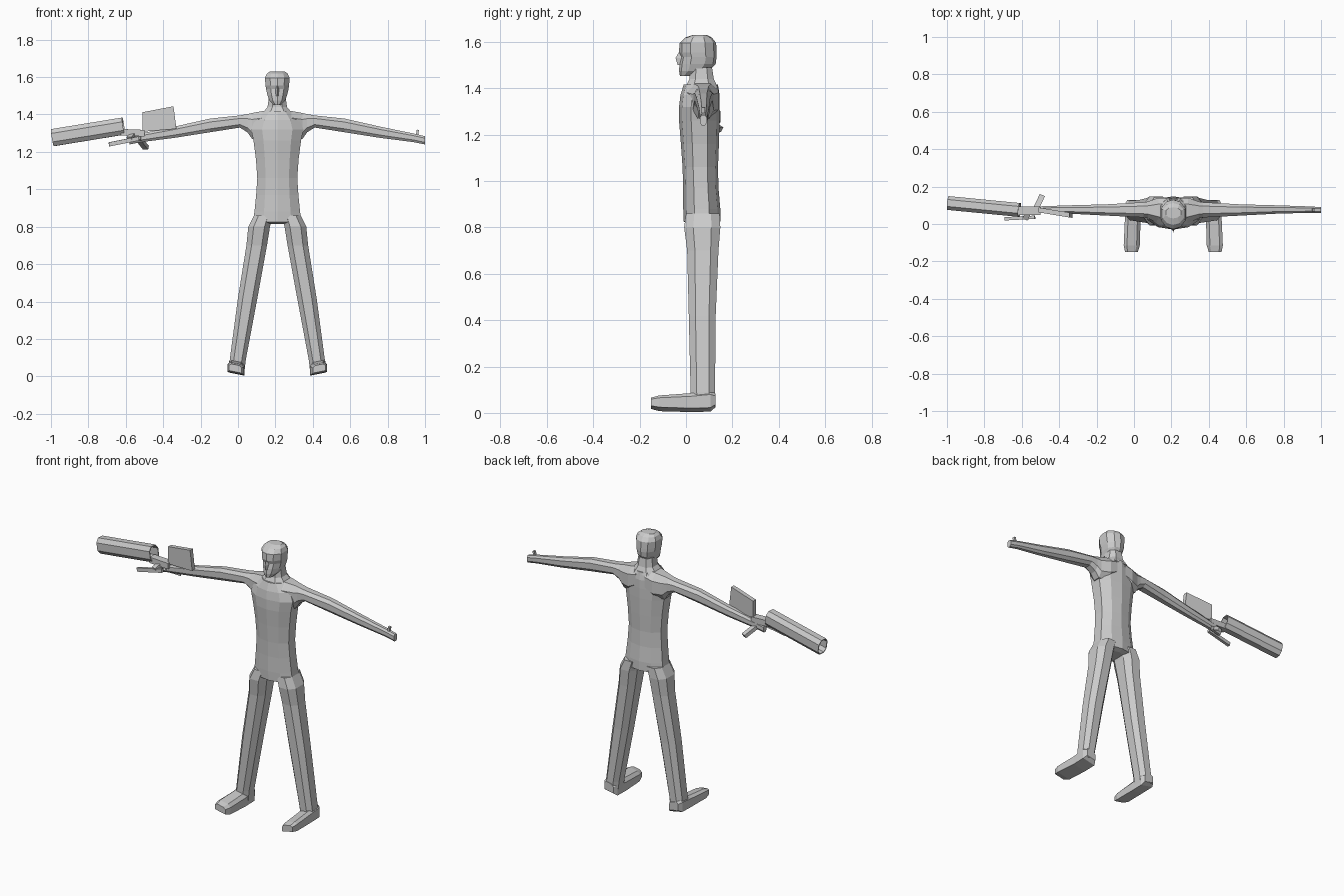
import bpy, bmesh, math
from mathutils import Vector

CX = 0.21  # body centre line

grey = bpy.data.materials.new("plain grey")
grey.diffuse_color = (0.6, 0.6, 0.6, 1)

OCT = [(-1, -.5), (-.5, -1), (.5, -1), (1, -.5), (1, .5), (.5, 1), (-.5, 1), (-1, .5)]
BODY = [(-1, -.4), (-.58, -.85), (0, -1), (.58, -.85), (1, -.4),
        (1, .4), (.58, .85), (0, 1), (-.58, .85), (-1, .4)]


def loft(name, rings, caps=True):
    """Skin a list of equal-length point rings."""
    bm = bmesh.new()
    vs = [[bm.verts.new(p) for p in r] for r in rings]
    n = len(vs[0])
    for a, b in zip(vs, vs[1:]):
        for i in range(n):
            j = (i + 1) % n
            bm.faces.new((a[i], a[j], b[j], b[i]))
    if caps:
        bm.faces.new(vs[0])
        bm.faces.new(vs[-1])
    bmesh.ops.recalc_face_normals(bm, faces=bm.faces)
    me = bpy.data.meshes.new(name)
    bm.to_mesh(me)
    bm.free()
    me.materials.append(grey)
    ob = bpy.data.objects.new(name, me)
    bpy.context.collection.objects.link(ob)
    return ob


def flat_ring(shape, x, w, y0, y1, z):
    """Horizontal ring with half width w, spanning y0..y1."""
    return [(x + w * u, (y0 + y1) / 2 + (y1 - y0) / 2 * v, z) for u, v in shape]


def beam(name, a, b, w, h, shape=((-1, -1), (1, -1), (1, 1), (-1, 1)), caps=True):
    """Prism from a to b, w wide sideways and h tall."""
    a, b = Vector(a), Vector(b)
    d = (b - a).normalized()
    side = d.cross(Vector((0, 0, 1))).normalized()
    up = side.cross(d)
    return loft(name, [[p + side * u * w / 2 + up * v * h / 2 for u, v in shape]
                       for p in (a, b)], caps)


# torso: half width, front y, back y, z
loft("torso", [flat_ring(BODY, CX, *r) for r in [
    (.04, .02, .12, .815), (.13, -.01, .148, .825), (.122, -.012, .148, .88),
    (.113, -.012, .14, .97), (.107, -.015, .138, 1.06), (.114, -.022, .142, 1.16),
    (.127, -.03, .145, 1.26), (.14, -.03, .145, 1.32), (.12, -.024, .145, 1.37),
    (.075, -.01, .138, 1.415)]])

# neck
loft("neck", [flat_ring(OCT, CX, *r) for r in [
    (.085, -.005, .138, 1.40), (.052, .015, .12, 1.44), (.045, .02, .112, 1.49)]])

# head, chin to crown
loft("head", [flat_ring(BODY, CX, *r) for r in [
    (.02, -.026, .03, 1.452), (.042, -.03, .10, 1.475), (.053, -.028, .128, 1.505),
    (.06, -.022, .132, 1.535), (.063, -.03, .132, 1.555), (.066, -.028, .13, 1.595),
    (.056, -.005, .112, 1.618), (.04, .03, .09, 1.63)]])

# nose
loft("nose", [[(CX - w, -.015, z), (CX, y, z), (CX + w, -.015, z)] for w, y, z in [
    (.012, -.036, 1.50), (.012, -.045, 1.53), (.006, -.028, 1.56)]])

# limbs, one of each per side
for s, tag in ((1, "left"), (-1, "right")):
    # arm: distance from centre, bottom z, top z, front y, back y
    rings = []
    for d, z0, z1, y0, y1 in [
            (.03, 1.30, 1.425, 0, .14), (.08, 1.27, 1.418, .005, .14),
            (.135, 1.27, 1.408, .03, .12), (.16, 1.305, 1.402, .035, .116),
            (.20, 1.33, 1.395, .037, .114), (.36, 1.305, 1.378, .045, .105),
            (.55, 1.275, 1.335, .055, .10), (.73, 1.252, 1.298, .06, .094),
            (.79, 1.24, 1.284, .06, .09)]:
        rings.append([(CX + s * d, (y0 + y1) / 2 + (y1 - y0) / 2 * u,
                       (z0 + z1) / 2 + (z1 - z0) / 2 * v) for u, v in OCT])
    loft(tag + "_arm", rings)
    beam(tag + "_thumb", (CX + s * .745, .075, 1.28), (CX + s * .752, .075, 1.318), .016, .012)

    # leg: centre distance, half width, front y, back y, z
    loft(tag + "_leg", [flat_ring(OCT, CX + s * d, w, y0, y1, z) for d, w, y0, y1, z in [
        (.217, .042, .022, .125, .03), (.211, .043, .02, .125, .09),
        (.158, .052, .012, .128, .42), (.11, .055, .005, .14, .70),
        (.097, .058, -.008, .148, .80), (.075, .05, .0, .145, .86)]])

    # foot: y, centre distance, half width, bottom z, top z, tilted outward
    rings = []
    for y, d, w, z0, z1 in [(.127, .217, .03, .03, .08), (.105, .217, .042, .014, .09),
                            (.02, .217, .042, .012, .08), (-.115, .222, .043, .016, .07),
                            (-.15, .224, .034, .024, .062)]:
        rings.append([(CX + s * (d + w * u), y,
                       (z0 + z1) / 2 + (z1 - z0) / 2 * v + .2 * w * u)
                      for u, v in [(-1, -1), (1, -1), (1, .5), (.6, 1), (-.6, 1), (-1, .5)]])
    loft(tag + "_foot", rings)

# held device: open barrel
barrel = beam("barrel", (-.992, .112, 1.276), (-.612, .075, 1.338), .074, .092, OCT, False)
mod = barrel.modifiers.new("wall", 'SOLIDIFY')
mod.thickness = .006

# stock plate and the body that joins it to the barrel
loft("stock", [[(x, y - .013, z0), (x, y + .013, z0), (x, y + .013, z1), (x, y - .013, z1)]
               for x, y, z0, z1 in [(-.51, .075, 1.308, 1.412), (-.345, .048, 1.322, 1.444),
                                    (-.33, .046, 1.325, 1.33)]])
beam("receiver", (-.625, .072, 1.305), (-.50, .07, 1.30), .045, .035)

# grip and side lever
beam("grip", (-.69, .028, 1.24), (-.53, .036, 1.272), .018, .022)
beam("grip_link", (-.58, .03, 1.268), (-.56, .07, 1.295), .03, .025)
beam("lever", (-.535, .06, 1.275), (-.492, .15, 1.222), .03, .022)
